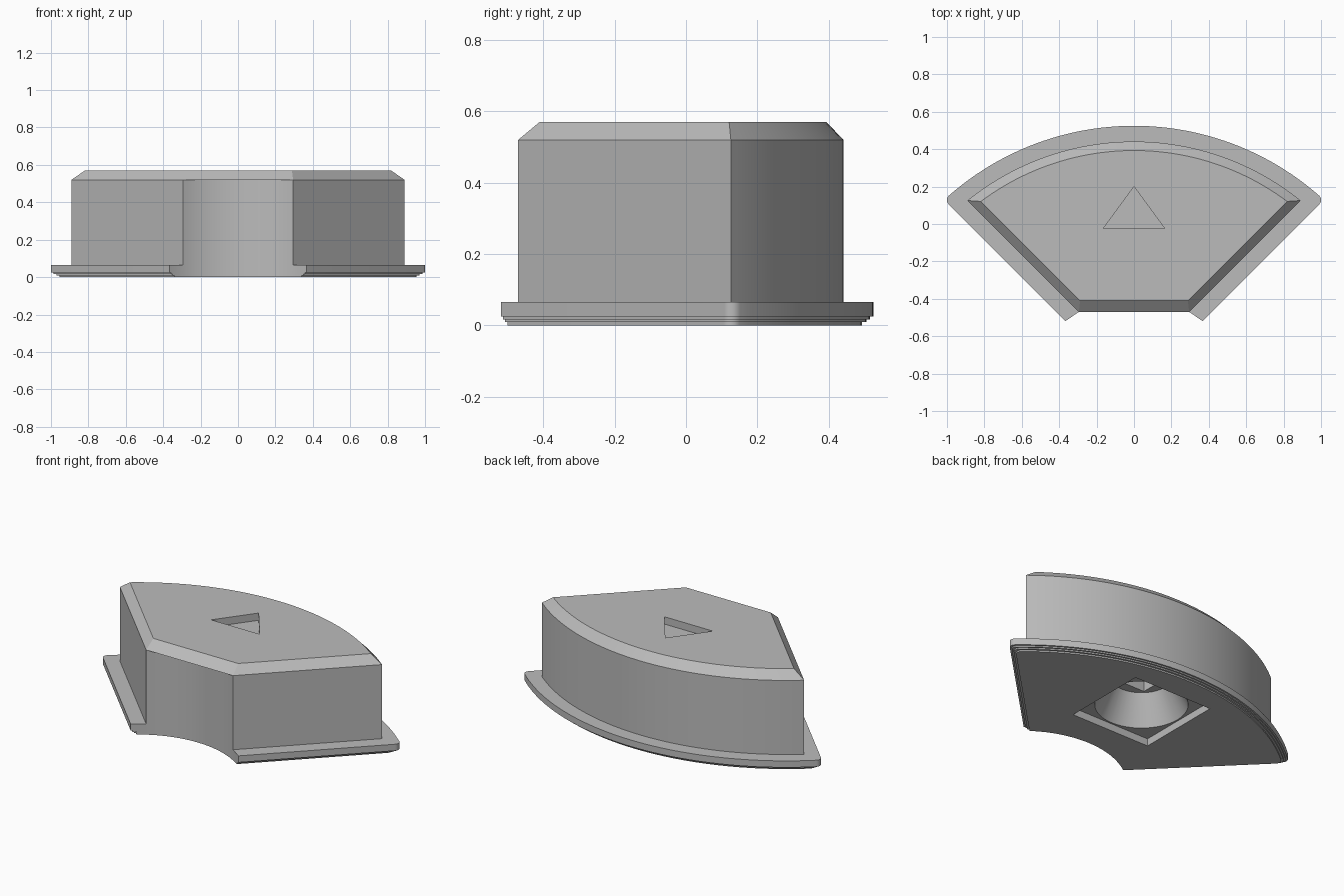
import bpy, bmesh
from math import sqrt, sin, cos, pi, atan2

if "Cube" in bpy.data.objects:
    bpy.data.objects.remove(bpy.data.objects["Cube"])

grey = bpy.data.materials.new("plain grey")
grey.use_nodes = True
grey.diffuse_color = (0.5, 0.5, 0.5, 1)
grey.node_tree.nodes["Principled BSDF"].inputs["Base Color"].default_value = (0.5, 0.5, 0.5, 1)

CY = -0.974        # common centre of the curved edges
R_IN = 0.584       # concave front wall
R_BODY, K_BODY = 1.415, 0.765    # K: slanted side lies on x - y = K


def meet(r, k):
    """Point where the slanted side crosses the circle of radius r."""
    h = -(k + CY)
    x = (-h + sqrt(2 * r * r - h * h)) / 2
    return x, x - k


def outline(r, k, fillet=0.0, front=None):
    """Closed fan outline, counter-clockwise seen from above."""
    half = []
    body_x = meet(R_IN, K_BODY)[0]
    if front is None:
        end = meet(R_IN, k)[0]
        xs = [body_x * i / 12 for i in range(13)]
        xs += [body_x + (end - body_x) * i / 2 for i in (1, 2)]
        half = [(x, CY + sqrt(R_IN ** 2 - x * x)) for x in xs]
    else:
        end = front + k
        half = [(end * min(i / 12, 1), front) for i in range(15)]
    # rounded outer corner
    cx, cy = meet(r - fillet, k - fillet * sqrt(2))
    a1 = atan2(cy - CY, cx)
    for i in range(7):
        a = -pi / 4 + (a1 + pi / 4) * i / 6
        half.append((cx + fillet * cos(a), cy + fillet * sin(a)))
    # outer arc up to the middle
    for i in range(1, 25):
        a = a1 + (pi / 2 - a1) * i / 24
        half.append((r * cos(a), CY + r * sin(a)))
    return half + [(-x, y) for x, y in half[-2:0:-1]]


def loft(name, rings):
    """Solid through stacked (z, outline) rings."""
    bm = bmesh.new()
    loops = [[bm.verts.new((x, y, z)) for x, y in pts] for z, pts in rings]
    n = len(loops[0])
    bm.faces.new(loops[0][::-1])
    bm.faces.new(loops[-1])
    for a, b in zip(loops, loops[1:]):
        for i in range(n):
            j = (i + 1) % n
            bm.faces.new((a[i], a[j], b[j], b[i]))
    bmesh.ops.remove_doubles(bm, verts=bm.verts, dist=1e-5)
    bmesh.ops.recalc_face_normals(bm, faces=bm.faces)
    mesh = bpy.data.meshes.new(name)
    bm.to_mesh(mesh)
    bm.free()
    obj = bpy.data.objects.new(name, mesh)
    bpy.context.collection.objects.link(obj)
    mesh.materials.append(grey)
    return obj


def cut(obj, cutter):
    bpy.context.view_layer.objects.active = obj
    mod = obj.modifiers.new("cut", "BOOLEAN")
    mod.operation, mod.solver, mod.object = "DIFFERENCE", "EXACT", cutter
    bpy.ops.object.modifier_apply(modifier=mod.name)
    bpy.data.objects.remove(cutter)


def flange(inset):
    return outline(1.499 - inset, 0.885 - inset * sqrt(2), 0.03)


# Stepped flange, body and chamfered top in one solid
rings = []
levels = [0, 0.009, 0.017, 0.025, 0.065]
for i, inset in enumerate((0.032, 0.02, 0.01, 0)):
    rings += [(levels[i], flange(inset)), (levels[i + 1], flange(inset))]
body = outline(R_BODY, K_BODY)
rings += [(0.065, body), (0.52, body),
          (0.52, outline(R_BODY, K_BODY, front=-0.47)),
          (0.57, outline(1.367, 0.698, front=-0.41))]
button = loft("button_cap", rings)

# Triangular recess in the top
triangle = [(0.165, -0.025), (0, 0.2), (-0.165, -0.025)]
cut(button, loft("triangle_cutter", [(0.525, triangle), (0.7, triangle)]))


# Socket underneath: square lip, cone, square shaft
def ring(radius, n, turn=0.0):
    return [(radius * cos(turn + 2 * pi * i / n), 0.065 + radius * sin(turn + 2 * pi * i / n))
            for i in range(n)]


lip = ring(0.27 * sqrt(2), 4, pi / 4)
shaft = ring(0.11 * sqrt(2), 4, pi / 4)
cut(button, loft("lip_cutter", [(-0.1, lip), (0.045, lip)]))
cut(button, loft("cone_cutter", [(0.03, ring(0.268, 48)), (0.22, ring(0.17, 48))]))
cut(button, loft("shaft_cutter", [(0.1, shaft), (0.45, shaft)]))

# Smooth curved walls, crisp edges
bpy.ops.object.select_all(action="DESELECT")
button.select_set(True)
bpy.context.view_layer.objects.active = button
bpy.ops.object.shade_smooth_by_angle(angle=pi / 6)
